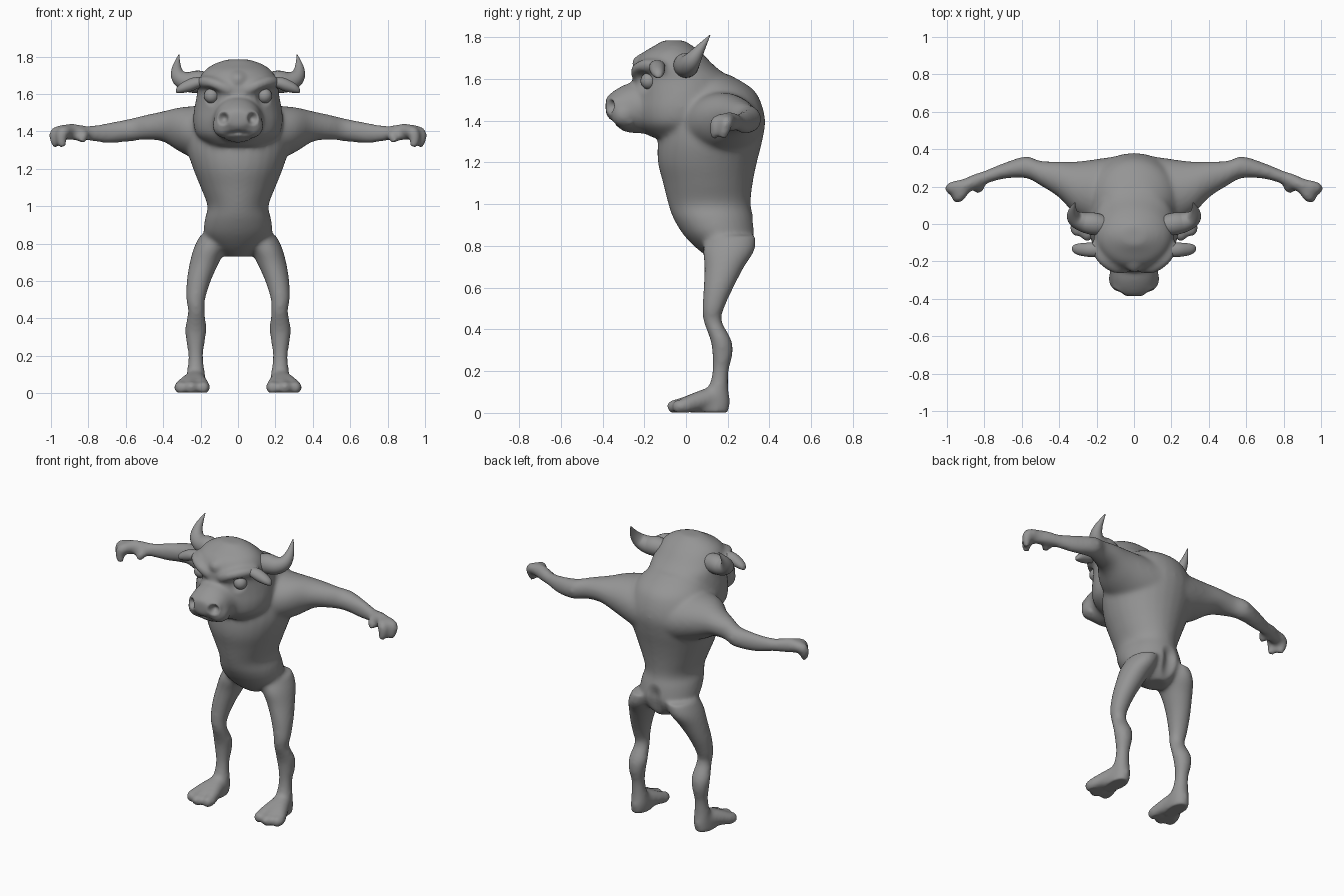
import bpy, bmesh, math
from mathutils import Vector

if "Cube" in bpy.data.objects:
    bpy.data.objects.remove(bpy.data.objects["Cube"])

hide = bpy.data.materials.new("plain_grey")
hide.use_nodes = True
GREY = (0.3, 0.3, 0.3, 1)
hide.diffuse_color = GREY
hide.node_tree.nodes["Principled BSDF"].inputs["Base Color"].default_value = GREY


def spline(rows, steps=5):
    """Catmull-Rom interpolation of equal-length tuples."""
    out = []
    for i in range(len(rows) - 1):
        quad = [rows[max(i - 1, 0)], rows[i], rows[i + 1], rows[min(i + 2, len(rows) - 1)]]
        for k in range(steps):
            t = k / steps
            out.append([b + t / 2 * (c - a + t * (2*a - 5*b + 4*c - d + t * (3*(b - c) + d - a)))
                        for a, b, c, d in zip(*quad)])
    return out + [list(rows[-1])]


def skin(bm, rings):
    """Bridge rings of points and cap both ends."""
    rings = [[bm.verts.new(p) for p in ring] for ring in rings]
    n = len(rings[0])
    faces = [bm.faces.new((a[i], a[(i + 1) % n], b[(i + 1) % n], b[i]))
             for a, b in zip(rings, rings[1:]) for i in range(n)]
    faces += [bm.faces.new(rings[0]), bm.faces.new(rings[-1])]
    bmesh.ops.recalc_face_normals(bm, faces=faces)


def loft(bm, axis, rows, side=1, n=28):
    """Ellipses along an axis; each row is position, then bounds on the other two axes."""
    rings = []
    for t, a0, a1, b0, b1 in spline(rows):
        ring = []
        for i in range(n):
            ang = math.tau * i / n
            p = [(a0 + a1) / 2 + (a1 - a0) / 2 * math.cos(ang),
                 (b0 + b1) / 2 + (b1 - b0) / 2 * math.sin(ang)]
            p.insert(axis, t)
            ring.append((p[0] * side, p[1], p[2]))
        rings.append(ring)
    skin(bm, rings)


def sweep(bm, path, side=1, n=16):
    """Round tube through points x, y, z, radius."""
    pts = spline(path)
    rings = []
    for i, (x, y, z, r) in enumerate(pts):
        tan = Vector(pts[min(i + 1, len(pts) - 1)][:3]) - Vector(pts[max(i - 1, 0)][:3])
        u = tan.orthogonal().normalized() if i == 0 else (u - tan * u.dot(tan) / tan.length_squared).normalized()
        w = tan.normalized().cross(u)
        ring = [Vector((x, y, z)) + r * (u * math.cos(a) + w * math.sin(a))
                for a in (math.tau * k / n for k in range(n))]
        rings.append([(p.x * side, p.y, p.z) for p in ring])
    skin(bm, rings)


def ball(bm, centre, r, side=1):
    new = bmesh.ops.create_uvsphere(bm, u_segments=20, v_segments=12, radius=r)["verts"]
    bmesh.ops.translate(bm, verts=new, vec=(centre[0] * side, centre[1], centre[2]))


def finish(bm, name):
    me = bpy.data.meshes.new(name)
    bm.to_mesh(me)
    bm.free()
    ob = bpy.data.objects.new(name, me)
    bpy.context.collection.objects.link(ob)
    me.materials.append(hide)
    me.shade_smooth()
    return ob


def sym(rows):
    """Rows of t, half width, min, max made symmetric in x."""
    return [(t, -w, w, a, b) for t, w, a, b in rows]


body = bmesh.new()
# Torso, from crotch to hump
loft(body, 2, sym([(.73, .06, .13, .27), (.78, .13, .06, .31), (.85, .18, -.01, .335),
                   (.93, .178, -.06, .325), (1, .163, -.085, .31), (1.1, .2, -.11, .32),
                   (1.2, .24, -.135, .34), (1.3, .27, -.135, .365), (1.4, .27, -.12, .38),
                   (1.5, .24, -.1, .355), (1.56, .2, -.06, .31), (1.62, .14, -.05, .21)]))
# Skull and jaw
loft(body, 2, sym([(1.32, .15, -.17, .1), (1.38, .22, -.23, .15), (1.45, .24, -.25, .2),
                   (1.52, .235, -.25, .22), (1.6, .22, -.255, .21), (1.66, .215, -.25, .14),
                   (1.72, .185, -.215, .08), (1.76, .13, -.15, .03), (1.785, .06, -.11, -.01)]))
# Muzzle
loft(body, 1, sym([(-.15, .15, 1.34, 1.6), (-.25, .13, 1.34, 1.585), (-.3, .125, 1.35, 1.57),
                   (-.35, .105, 1.39, 1.54), (-.385, .06, 1.43, 1.51)]))

for s in (1, -1):
    # Leg
    loft(body, 2, [(.85, .04, .2, .1, .335), (.78, .06, .235, .08, .33), (.7, .1, .258, .088, .28),
                   (.6, .145, .275, .083, .228), (.5, .175, .278, .078, .183),
                   (.44, .178, .268, .083, .172), (.35, .167, .283, .116, .218),
                   (.28, .176, .278, .126, .224), (.2, .186, .266, .126, .205),
                   (.12, .178, .273, .105, .203), (.06, .17, .28, .05, .212),
                   (0, .175, .285, .03, .205)], s)
    # Toes
    for x, y in ((.185, -.04), (.25, -.055), (.305, -.03)):
        sweep(body, [(.23, .12, .07, .055), (.4 * .23 + .6 * x, .04, .05, .045),
                     (x, y + .02, .033, .037), (x, y - .02, .028, .032), (x, y - .035, .026, .018)], s)
    # Arm
    loft(body, 0, [(.05, -.05, .37, 1.22, 1.54), (.15, -.04, .355, 1.22, 1.54),
                   (.3, .04, .335, 1.285, 1.53), (.4, .14, .335, 1.345, 1.508),
                   (.5, .205, .338, 1.355, 1.487), (.58, .245, .362, 1.345, 1.468),
                   (.7, .24, .325, 1.337, 1.445), (.8, .21, .285, 1.35, 1.43),
                   (.86, .18, .265, 1.352, 1.44), (.92, .16, .235, 1.352, 1.44),
                   (.965, .15, .2, 1.36, 1.425)], s)
    # Fingers and thumb
    for x, y in ((.945, .14), (.98, .185)):
        sweep(body, [(.89, .21, 1.4, .035), (x - .01, y + .01, 1.395, .034),
                     (x, y, 1.355, .028), (x - .01, y - .01, 1.315, .02)], s)
    sweep(body, [(.85, .23, 1.395, .035), (.825, .195, 1.375, .028), (.845, .18, 1.345, .022)], s)
    # Brow, lip lobe and nostril rim
    sweep(body, [(.04, -.24, 1.615, .025), (.1, -.235, 1.645, .03),
                 (.17, -.185, 1.665, .032), (.22, -.1, 1.66, .025)], s)
    ball(body, (.07, -.295, 1.43), .068, s)
    ball(body, (.07, -.335, 1.475), .045, s)

# Fuse the parts into one skin
rough = finish(body, "rough_body")
mod = rough.modifiers.new("fuse", "REMESH")
mod.mode = "VOXEL"
mod.voxel_size = .01
deps = bpy.context.evaluated_depsgraph_get()
fused = bpy.data.meshes.new_from_object(rough.evaluated_get(deps))
bpy.data.objects.remove(rough)
body = bmesh.new()
body.from_mesh(fused)
for _ in range(12):
    bmesh.ops.smooth_vert(body, verts=body.verts, factor=.5, use_axis_x=True, use_axis_y=True, use_axis_z=True)


def brush(centre, radius, push):
    """Push the skin near a mirrored point with a soft falloff."""
    for s in (1, -1):
        c = Vector((centre[0] * s, *centre[1:]))
        for v in body.verts:
            d = (v.co - c).length / radius
            if d < 1:
                v.co += Vector((push[0] * s, *push[1:])) * (1 - d * d) ** 2


# Eye sockets, nostrils, mouth crease and temples
brush((.145, -.21, 1.59), .065, (-.01, .025, 0))
brush((.08, -.365, 1.47), .04, (-.015, .045, 0))
for i in range(6):
    a = i * .25
    brush((.125 * math.sin(a), -.24 - .1 * math.cos(a), 1.405 - .02 * math.sin(a)), .03, (0, .012, 0))
brush((0, -.25, 1.7), .06, (0, -.01, 0))
# Spine groove and chest crease
for i in range(8):
    brush((0, .33, .72 + i * .025), .06, (0, -.006, 0))
for v in body.verts:
    v.co.z = max(v.co.z, .003)
finish(body, "body")

for s, label in ((1, "left"), (-1, "right")):
    # Horn
    bm = bmesh.new()
    sweep(bm, [(.15, -.01, 1.66, .05), (.21, 0, 1.665, .06), (.27, .01, 1.665, .053),
               (.315, .03, 1.69, .042), (.328, .065, 1.74, .025), (.316, .115, 1.81, .002)], s, 24)
    finish(bm, label + "_horn")
    # Ear, drooping to a rounded tip
    bm = bmesh.new()
    loft(bm, 0, [(.15, -.17, -.1, 1.65, 1.68), (.2, -.175, -.1, 1.635, 1.69),
                 (.25, -.175, -.1, 1.615, 1.685), (.3, -.165, -.105, 1.605, 1.66),
                 (.325, -.15, -.115, 1.605, 1.638), (.332, -.135, -.13, 1.61, 1.62)], s)
    finish(bm, label + "_ear")
    # Eye
    bm = bmesh.new()
    ball(bm, (.142, -.178, 1.59), .04, s)
    finish(bm, label + "_eye")
